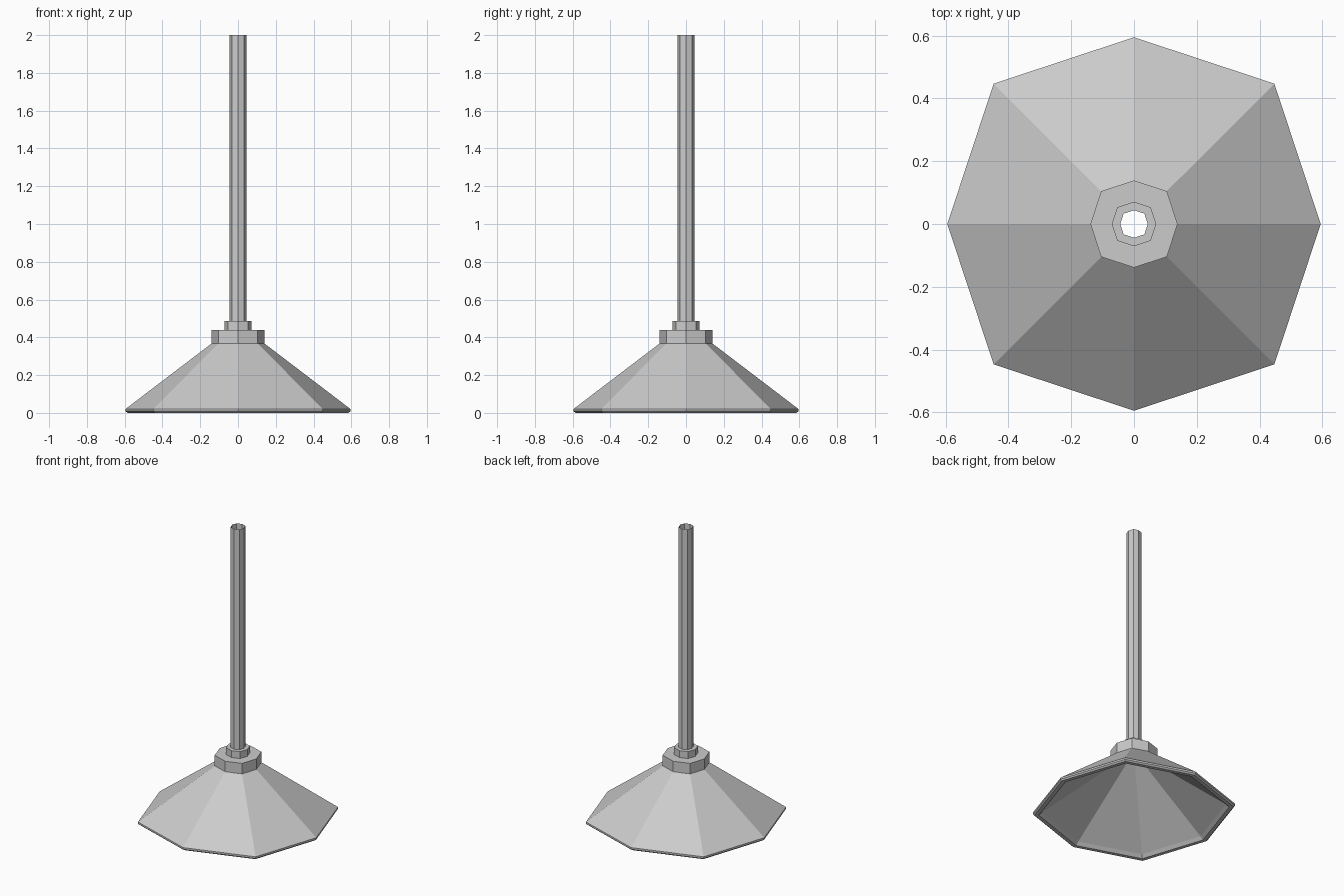
import bpy, bmesh
from math import cos, sin, pi

if "Cube" in bpy.data.objects:
    bpy.data.objects.remove(bpy.data.objects["Cube"])


def ring(bm, r, z):
    # Slightly squarish octagon: diagonal corners sit a bit further out
    out = []
    for i in range(8):
        k = r if i % 2 == 0 else r * 1.063
        out.append(bm.verts.new((k * cos(i * pi / 4), k * sin(i * pi / 4), z)))
    return out


def lathe(name, profile):
    # Octagonal shell through (radius, height) pairs
    bm = bmesh.new()
    rings = [ring(bm, r, z) for r, z in profile]
    for a, b in zip(rings, rings[1:]):
        for i in range(8):
            j = (i + 1) % 8
            bm.faces.new((a[i], a[j], b[j], b[i]))
    mesh = bpy.data.meshes.new(name)
    bm.to_mesh(mesh)
    bm.free()
    obj = bpy.data.objects.new(name, mesh)
    bpy.context.collection.objects.link(obj)
    return obj


# Conical shade: inner cone, bottom lip, outer cone
lathe("lamp_shade", [(0.044, 0.395), (0.54, 0.02), (0.56, 0.0), (0.585, 0.0),
                     (0.595, 0.009), (0.595, 0.021), (0.139, 0.368)])

# Stepped collar joining shade and pipe
lathe("collar", [(0.139, 0.368), (0.139, 0.44), (0.071, 0.44),
                 (0.071, 0.487), (0.044, 0.487)])

# Hollow hanging pipe, open at the top
lathe("hanging_pipe", [(0.044, 0.487), (0.044, 2.0)])
